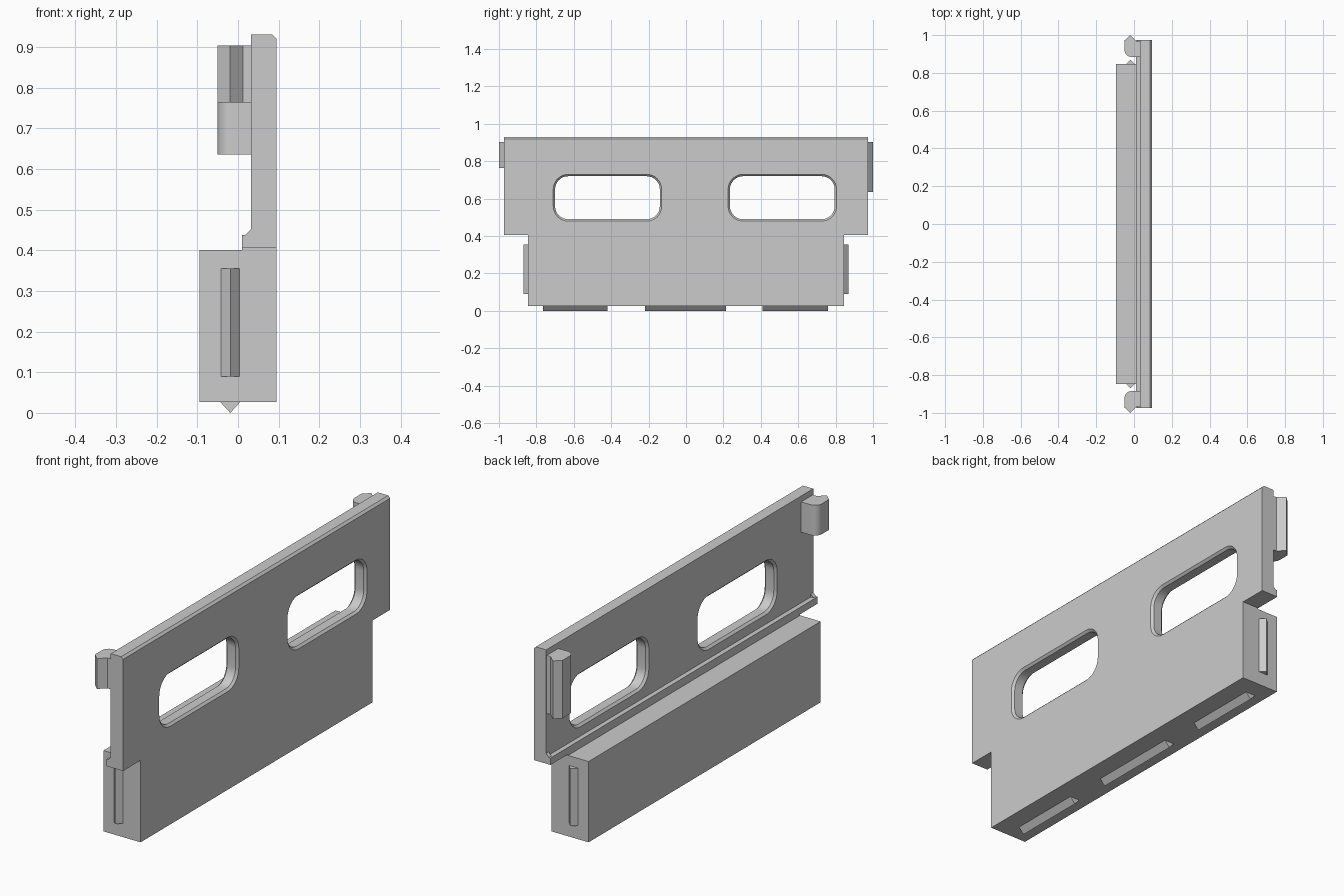
import bpy, bmesh, math
from mathutils import Vector

cube = bpy.data.objects.get("Cube")
if cube:
    bpy.data.objects.remove(cube, do_unlink=True)

grey = bpy.data.materials.new("plain grey")
grey.use_nodes = True
colour = (0.6, 0.6, 0.6, 1)
grey.diffuse_color = colour
grey.node_tree.nodes["Principled BSDF"].inputs["Base Color"].default_value = colour


def loft(name, rings):
    """Closed solid through matching rings of points."""
    bm = bmesh.new()
    loops = [[bm.verts.new(p) for p in ring] for ring in rings]
    for a, b in zip(loops, loops[1:]):
        for i in range(len(a)):
            j = (i + 1) % len(a)
            bm.faces.new((a[i], a[j], b[j], b[i]))
    bm.faces.new(loops[0])
    bm.faces.new(loops[-1])
    bmesh.ops.recalc_face_normals(bm, faces=bm.faces)
    mesh = bpy.data.meshes.new(name)
    bm.to_mesh(mesh)
    bm.free()
    mesh.materials.append(grey)
    obj = bpy.data.objects.new(name, mesh)
    bpy.context.collection.objects.link(obj)
    return obj


def prism(name, profile, axis, low, high):
    """Extrude a 2D profile along y (profile x, z) or z (profile x, y)."""
    def place(p, t):
        return Vector((p[0], t, p[1]) if axis == "y" else (p[0], p[1], t))
    return loft(name, [[place(p, t) for p in profile] for t in (low, high)])


def arc(cx, cy, r, start, end, steps=8):
    angles = [math.radians(start + (end - start) * i / steps) for i in range(steps + 1)]
    return [(cx + r * math.cos(a), cy + r * math.sin(a)) for a in angles]


def smooth(obj):
    bpy.ops.object.select_all(action="DESELECT")
    obj.select_set(True)
    bpy.context.view_layer.objects.active = obj
    bpy.ops.object.shade_smooth_by_angle(angle=math.radians(30))


# Lower block and upper panel with its rear ledge and bevelled top edge
BLOCK, PANEL = 0.846, 0.974
prism("lower_block", [(-0.095, 0.027), (0.095, 0.027), (0.095, 0.405), (0.01, 0.405),
                      (0.01, 0.4), (-0.095, 0.4)], "y", -BLOCK, BLOCK)
panel = prism("upper_panel", [(0.01, 0.405), (0.095, 0.405), (0.095, 0.92), (0.085, 0.93),
                              (0.032, 0.93), (0.032, 0.437), (0.01, 0.437)], "y", -PANEL, PANEL)

# Rounded window openings, bevelled on both faces
for side, centre in (("front", -0.42), ("back", 0.515)):
    rings = []
    for x, grow in ((0.02, 0.022), (0.042, 0), (0.085, 0), (0.105, 0.02)):
        r = 0.07 + grow
        ring = []
        for k, (sy, sz) in enumerate(((1, 1), (-1, 1), (-1, -1), (1, -1))):
            ring += arc(centre + sy * 0.21, 0.605 + sz * 0.045, r, 90 * k, 90 * k + 90)
        rings.append([(x, y, z) for y, z in ring])
    cutter = loft(side + "_window_cutter", rings)
    cutter.hide_render = True
    cutter.hide_set(True)
    cut = panel.modifiers.new(side + "_window", "BOOLEAN")
    cut.operation = "DIFFERENCE"
    cut.solver = "EXACT"
    cut.object = cutter

# Bake the openings into the panel, then drop the cutters
result = bpy.data.meshes.new_from_object(
    panel.evaluated_get(bpy.context.evaluated_depsgraph_get()))
panel.modifiers.clear()
panel.data = result
for obj in list(bpy.data.objects):
    if obj.name.endswith("_cutter"):
        bpy.data.objects.remove(obj, do_unlink=True)
smooth(panel)

# Locating ridges under the block
for name, low, high in (("front", -0.765, -0.42), ("middle", -0.22, 0.215), ("back", 0.41, 0.76)):
    prism(name + "_bottom_ridge", [(-0.045, 0.028), (-0.019, 0), (0.007, 0.028)], "y", low, high)

# End ridges, hooked clips and small ledge gussets at both ends
for name, s, clip_low in (("front", -1, 0.763), ("back", 1, 0.635)):
    prism(name + "_end_ridge", [(-0.043, s * 0.845), (-0.018, s * 0.87), (0.005, s * 0.845)],
          "z", 0.09, 0.355)
    hook = [(0.033, 0.885)] + arc(-0.015, 0.92, 0.035, 270, 180)
    hook += [(-0.05, 0.972), (-0.02, 1.0), (0.012, 0.97), (0.033, 0.97)]
    smooth(prism(name + "_clip", [(x, s * y) for x, y in hook], "z", clip_low, 0.903))
    ends = sorted((s * 0.955, s * PANEL))
    prism(name + "_ledge_gusset", [(0.018, 0.437), (0.032, 0.437), (0.032, 0.452)], "y", *ends)
